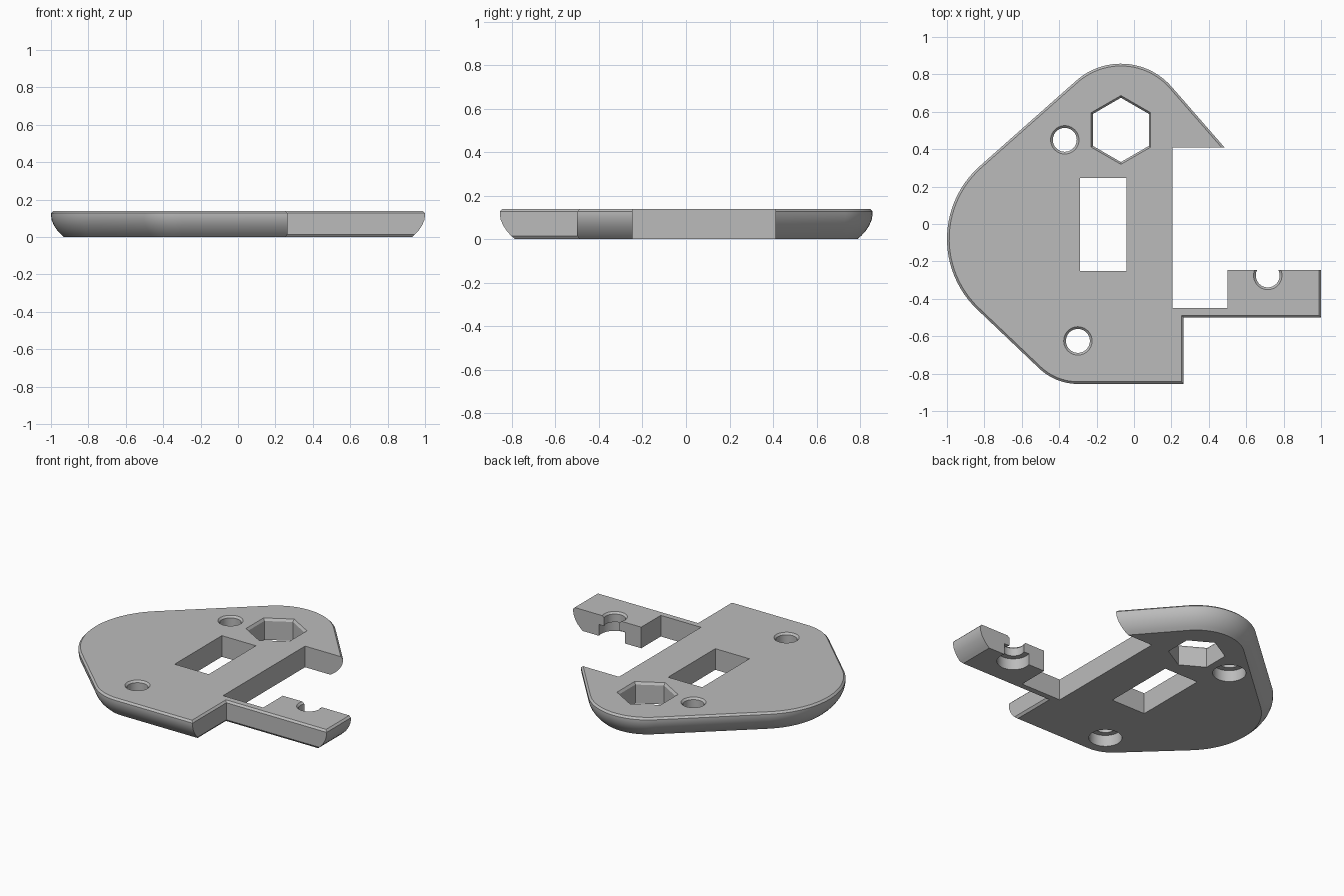
import bpy, bmesh, math
from math import cos, sin, radians, pi

cube = bpy.data.objects.get("Cube")
if cube:
    bpy.data.objects.remove(cube)

TOP = 0.14
CHAMFER = 0.012


def loft(name, rings):
    """Closed solid through a stack of (outline, height) rings, bottom to top."""
    bm = bmesh.new()
    loops = [[bm.verts.new((x, y, z)) for x, y in outline] for outline, z in rings]
    n = len(loops[0])
    for a, b in zip(loops, loops[1:]):
        for i in range(n):
            j = (i + 1) % n
            bm.faces.new((a[i], a[j], b[j], b[i]))
    bm.faces.new(loops[0][::-1])
    bm.faces.new(loops[-1])
    mesh = bpy.data.meshes.new(name)
    bm.to_mesh(mesh)
    bm.free()
    obj = bpy.data.objects.new(name, mesh)
    bpy.context.collection.objects.link(obj)
    return obj


def polygon(cx, cy, r, sides):
    return [(cx + r * cos(2 * pi * i / sides + pi / 2),
             cy + r * sin(2 * pi * i / sides + pi / 2)) for i in range(sides)]


def rect(x0, x1, y0, y1):
    return [(x0, y0), (x1, y0), (x1, y1), (x0, y1)]


# Rounded outline: centre x, centre y, radius, start and end angle of each arc
ARCS = [(-0.48, -0.08, 0.52, 132, 227), (-0.3, -0.555, 0.3, 227, 270),
        (0.9, -0.755, 0.1, 270, 360), (0.9, -0.22, 0.1, 0, 41),
        (-0.07, 0.497, 0.36, 41, 132)]


def outline(inset):
    points = []
    for cx, cy, r, start, end in ARCS:
        steps = max(6, (end - start) // 4)
        for i in range(steps + 1):
            a = radians(start + (end - start) * i / steps)
            points.append((cx + (r - inset) * cos(a), cy + (r - inset) * sin(a)))
    return points


# Plate with a curved lower edge and a small top chamfer
EDGE = [(0.07, 0), (0.052, 0.016), (0.034, 0.035), (0.016, 0.062), (0.004, 0.09),
        (0, 0.115), (0, TOP - CHAMFER), (CHAMFER, TOP)]
plate = loft("plate", [(outline(inset), z) for inset, z in EDGE])

cutters = []


def cutter(name, rings):
    obj = loft(name, rings)
    obj.hide_render = True
    cutters.append(obj)


def box_cutter(name, *bounds):
    cutter(name, [(rect(*bounds), -0.1), (rect(*bounds), 0.3)])


# Straight openings: slot, side notch and the space behind the arm
box_cutter("slot_cutter", -0.29, -0.04, -0.25, 0.245)
box_cutter("notch_cutter", 0.205, 0.5, -0.45, 0.41)
box_cutter("arm_back_cutter", 0.4, 1.2, -0.245, 0.41)

# Front corner step, flared to chamfer its edges
near = rect(0.265, 1.3, -1.2, -0.5)
wide = rect(0.265 - CHAMFER, 1.3, -1.2, -0.5 + CHAMFER)
cutter("corner_cutter", [(wide, -0.1), (wide, 0), (near, 0.015),
                         (near, TOP - CHAMFER), (wide, TOP), (wide, 0.3)])

# Hexagonal opening with a chamfered rim
cutter("hexagon_cutter", [(polygon(-0.07, 0.503, r, 6), z) for r, z in
                          ((0.172, -0.1), (0.172, TOP - 0.015), (0.184, TOP), (0.184, 0.3))])

# Screw holes: wide recess below, narrow chamfered hole above
for i, (x, y) in enumerate([(-0.37, 0.45), (-0.3, -0.625), (0.715, -0.275)]):
    cutter(f"screw_hole_cutter_{i}", [(polygon(x, y, r, 40), z) for r, z in (
        (0.1, -0.1), (0.1, 0.075), (0.064, 0.075), (0.064, TOP - CHAMFER),
        (0.076, TOP), (0.076, 0.3))])

# Cut the openings and remove the helpers
bpy.context.view_layer.objects.active = plate
plate.select_set(True)
for obj in cutters:
    mod = plate.modifiers.new(obj.name, 'BOOLEAN')
    mod.operation = 'DIFFERENCE'
    mod.solver = 'EXACT'
    mod.object = obj
    bpy.ops.object.modifier_apply(modifier=mod.name)
    bpy.data.objects.remove(obj)

# Grey finish
grey = bpy.data.materials.new("plain grey")
grey.use_nodes = True
colour = (0.5, 0.5, 0.5, 1)
grey.diffuse_color = colour
grey.node_tree.nodes["Principled BSDF"].inputs["Base Color"].default_value = colour
plate.data.materials.clear()
plate.data.materials.append(grey)

bpy.ops.object.shade_smooth_by_angle(angle=radians(25))
